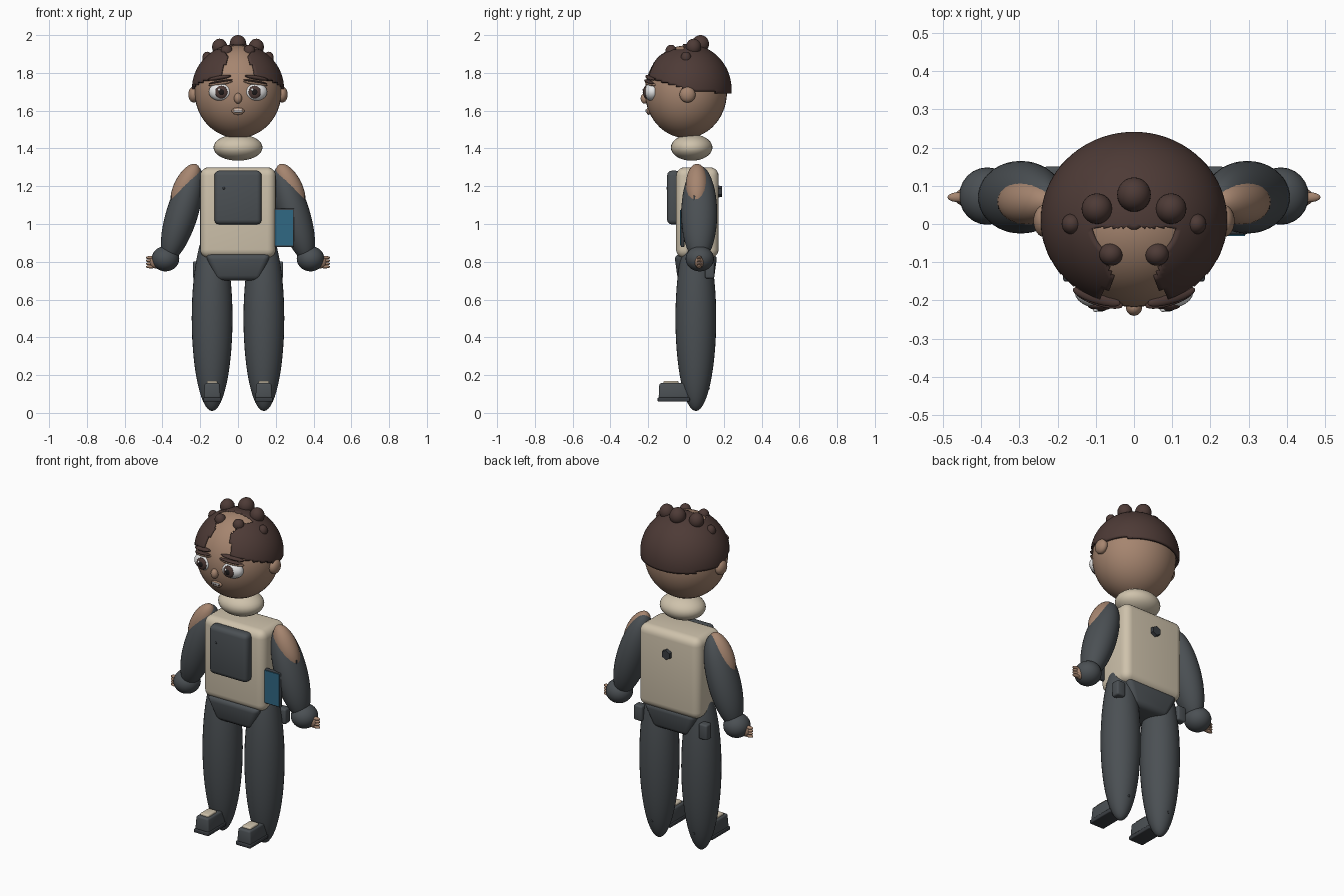
import bpy, bmesh, math

if "Cube" in bpy.data.objects:
    bpy.data.objects.remove(bpy.data.objects["Cube"])


def material(name, rgb):
    m = bpy.data.materials.new(name)
    m.diffuse_color = (*rgb, 1)
    m.use_nodes = True
    m.node_tree.nodes["Principled BSDF"].inputs["Base Color"].default_value = m.diffuse_color
    return m


SKIN = material("skin", (0.38, 0.235, 0.16))
HAIR = material("dark_brown", (0.075, 0.043, 0.037))
GREY = material("slate_grey", (0.07, 0.08, 0.088))
DARK = material("charcoal", (0.042, 0.048, 0.055))
CREAM = material("cream", (0.62, 0.54, 0.41))
BLUE = material("blue", (0.03, 0.14, 0.23))
WHITE = material("white", (0.8, 0.8, 0.8))
BLACK = material("black", (0.012, 0.01, 0.01))


def finish(bm, name, loc, mat, rot=(0, 0, 0), angle=40):
    bmesh.ops.recalc_face_normals(bm, faces=bm.faces)
    me = bpy.data.meshes.new(name)
    bm.to_mesh(me)
    bm.free()
    ob = bpy.data.objects.new(name, me)
    bpy.context.collection.objects.link(ob)
    ob.location, ob.rotation_euler = loc, rot
    me.materials.append(mat)
    bpy.ops.object.select_all(action='DESELECT')
    ob.select_set(True)
    bpy.context.view_layer.objects.active = ob
    bpy.ops.object.shade_smooth_by_angle(angle=math.radians(angle))
    return ob


def ball(name, loc, radii, mat, rot=(0, 0, 0), seg=24, rings=16):
    bm = bmesh.new()
    bmesh.ops.create_uvsphere(bm, u_segments=seg, v_segments=rings, radius=1)
    bmesh.ops.scale(bm, vec=radii, verts=bm.verts)
    return finish(bm, name, loc, mat, rot)


def box(name, loc, size, mat, bevel=0.01, taper=(1, 1), rot=(0, 0, 0), segs=3):
    """Rounded box; taper scales the top face in x and y."""
    bm = bmesh.new()
    bmesh.ops.create_cube(bm, size=1)
    for v in bm.verts:
        if v.co.z > 0:
            v.co.x *= taper[0]
            v.co.y *= taper[1]
    bmesh.ops.scale(bm, vec=size, verts=bm.verts)
    if bevel:
        bmesh.ops.bevel(bm, geom=bm.edges[:], offset=bevel, segments=segs,
                        profile=0.5, affect='EDGES')
    return finish(bm, name, loc, mat, rot)


# head, nose and mouth
ball("head", (0, 0, 1.70), (0.23, 0.217, 0.245), SKIN, seg=40, rings=28)
ball("nose", (0, -0.218, 1.665), (0.021, 0.022, 0.028), SKIN)
ball("lips", (0, -0.198, 1.598), (0.034, 0.012, 0.02), SKIN)
box("teeth", (0, -0.209, 1.599), (0.046, 0.009, 0.016), WHITE, 0.003)
box("mouth_line", (0, -0.212, 1.599), (0.05, 0.006, 0.004), HAIR, 0)

# hair cap with a sloping lower edge and a notched forehead opening
bm = bmesh.new()
bmesh.ops.create_uvsphere(bm, u_segments=96, v_segments=64, radius=1)
bmesh.ops.scale(bm, vec=(0.244, 0.233, 0.239), verts=bm.verts)
bmesh.ops.translate(bm, vec=(0, 0.008, 1.714), verts=bm.verts)
bald = []
for f in bm.faces:
    c = f.calc_center_median()
    edge = 1.712 - (0.34 if c.y < 0 else 0.1) * c.y
    opening = 0.05 + (0.45 if c.y > -0.15 else 1.0) * abs(c.y + 0.15)
    if c.z < edge or (c.y < -0.01 and abs(c.x) < opening):
        bald.append(f)
bmesh.ops.delete(bm, geom=bald, context='FACES')
hair = finish(bm, "hair_cap", (0, 0, 0), HAIR, angle=60)
solid = hair.modifiers.new("thickness", 'SOLIDIFY')
solid.thickness = 0.015
solid.offset = -1

# curls on top of the head
ball("curl_top", (0, 0.077, 1.953), (0.044, 0.045, 0.047), HAIR)
for s, side in ((-1, "left"), (1, "right")):
    ball(f"curl_back_{side}", (s * 0.097, 0.04, 1.937), (0.04, 0.04, 0.044), HAIR)
    ball(f"curl_outer_{side}", (s * 0.163, 0, 1.88), (0.026, 0.027, 0.032), HAIR)
    ball(f"curl_front_{side}", (s * 0.06, -0.079, 1.915), (0.031, 0.03, 0.034), HAIR)

    # ears, eyes and brows
    ball(f"ear_{side}", (s * 0.235, 0.008, 1.685), (0.028, 0.042, 0.042), SKIN)
    ball(f"eye_{side}", (s * 0.086, -0.178, 1.70), (0.069, 0.043, 0.05), WHITE)
    ball(f"iris_{side}", (s * 0.088, -0.213, 1.698), (0.033, 0.013, 0.034), HAIR)
    ball(f"pupil_{side}", (s * 0.088, -0.219, 1.698), (0.018, 0.01, 0.019), BLACK)
    ball(f"glint_{side}", (s * 0.088 - 0.012, -0.225, 1.711), (0.007, 0.005, 0.007), WHITE)
    tilt = (0, s * 0.16, s * 0.3)
    ball(f"eyelid_{side}", (s * 0.092, -0.188, 1.745), (0.068, 0.024, 0.012), SKIN, tilt)
    ball(f"lash_{side}", (s * 0.092, -0.196, 1.753), (0.066, 0.018, 0.007), HAIR, tilt)
    ball(f"brow_{side}", (s * 0.098, -0.19, 1.774), (0.066, 0.018, 0.011), HAIR, tilt)

    # sleeve, bare shoulder patch, cuff and hand
    ball(f"sleeve_{side}", (s * 0.296, 0.07, 1.055), (0.084, 0.095, 0.265), GREY,
         (0, -s * 0.3, 0), 32, 24)
    ball(f"shoulder_{side}", (s * 0.278, 0.058, 1.2), (0.06, 0.06, 0.13), SKIN,
         (0, -s * 0.47, 0))
    box(f"sleeve_stud_{side}", (s * 0.342, 0.045, 1.135), (0.028, 0.012, 0.03), DARK, 0.003)
    ball(f"cuff_{side}", (s * 0.384, 0.073, 0.816), (0.073, 0.075, 0.067), GREY)
    ball(f"palm_{side}", (s * 0.435, 0.07, 0.8), (0.034, 0.025, 0.035), SKIN)
    for i in range(4):
        ball(f"finger_{side}_{i + 1}", (s * 0.46, 0.07, 0.774 + i * 0.016),
             (0.028, 0.013, 0.009), SKIN, seg=12, rings=8)

    # leg, hip pouch and ankle stud
    ball(f"leg_{side}", (s * 0.137, 0.052, 0.5), (0.108, 0.108, 0.49), GREY, seg=32, rings=28)
    box(f"hip_pouch_{side}", (s * 0.212, 0.125, 0.757), (0.055, 0.05, 0.09), GREY, 0.01)
    ball(f"ankle_stud_{side}", (s * 0.137, 0.118, 0.13), (0.008, 0.008, 0.008), DARK,
         seg=10, rings=6)

    # shoe
    box(f"sole_{side}", (s * 0.137, -0.065, 0.071), (0.096, 0.17, 0.022), DARK, 0.005)
    box(f"shoe_{side}", (s * 0.137, -0.065, 0.117), (0.09, 0.16, 0.08), GREY, 0.01, (0.88, 0.95))
    box(f"shoe_tongue_{side}", (s * 0.137, -0.08, 0.158), (0.056, 0.08, 0.022), CREAM, 0.007)

# collar, torso and pelvis
ball("collar", (0, 0.03, 1.405), (0.13, 0.11, 0.07), CREAM, seg=32)
box("torso", (0, 0.06, 1.06), (0.4, 0.225, 0.48), CREAM, 0.045, segs=5)
box("pelvis", (0, 0.052, 0.77), (0.23, 0.19, 0.14), GREY, 0.028, (1.52, 1.2))

# chest pack with a small button
box("chest_pack", (0, -0.065, 1.14), (0.25, 0.07, 0.285), GREY, 0.025)
ball("pack_button", (-0.075, -0.1, 1.19), (0.007, 0.004, 0.007), DARK, seg=10, rings=6)

# hexagonal bolt on the back
bm = bmesh.new()
bmesh.ops.create_cone(bm, cap_ends=True, segments=6, radius1=0.033, radius2=0.028, depth=0.025)
finish(bm, "back_bolt", (0, 0.178, 1.172), DARK, (-math.pi / 2, 0, 0), 20)

# tablet held beside the torso
box("tablet_frame", (0.245, -0.018, 0.98), (0.105, 0.018, 0.205), DARK, 0.005)
box("tablet_screen", (0.243, -0.029, 0.98), (0.094, 0.006, 0.19), BLUE, 0)
